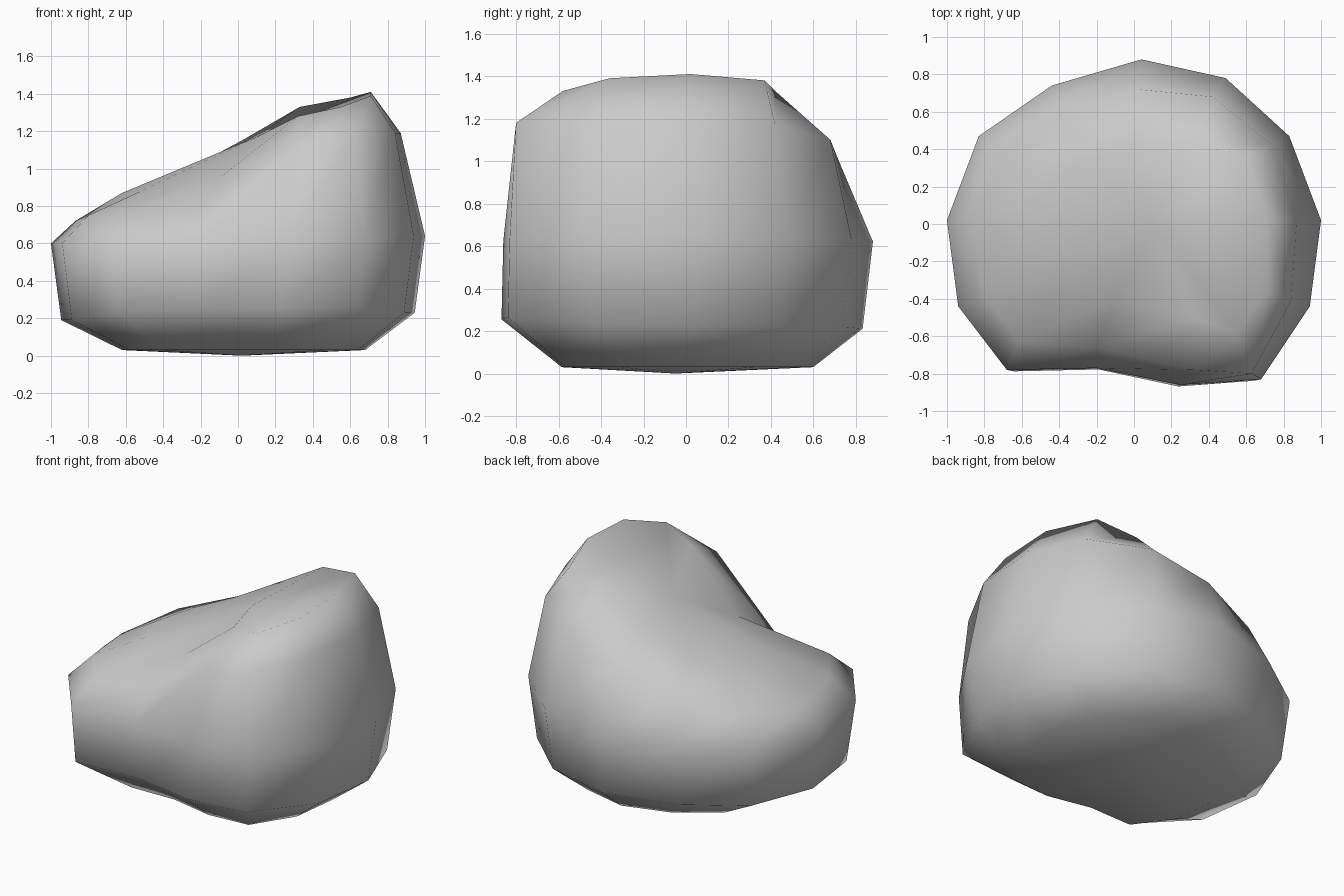
import bpy, bmesh

if "Cube" in bpy.data.objects:
    bpy.data.objects.remove(bpy.data.objects["Cube"])

# Boulder outline rings, counter-clockwise from the right side
waist_xy = [(1.0, .02), (.83, .47), (.49, .78), (.04, .88), (-.44, .74), (-.83, .47), (-1.0, .02),
            (-.94, -.44), (-.68, -.78), (-.2, -.77), (.25, -.86), (.68, -.83), (.94, -.44)]
shoulder = [(.87, .02, 1.19), (.74, .42, 1.17), (.42, .68, 1.10), (.02, .72, 1.0), (-.38, .62, .88),
            (-.72, .40, .78), (-.87, .02, .72), (-.80, -.37, .75), (-.61, -.63, .75),
            (-.2, -.66, .76), (.32, -.78, 1.12), (.63, -.80, 1.18), (.84, -.41, 1.19)]
crown = [(.71, .02, 1.41), (.60, .37, 1.38), (.33, .42, 1.33), (.02, .42, 1.15), (-.26, .35, 1.0),
         (-.46, .22, .93), (-.62, .0, .87), (-.52, -.22, .88), (-.4, -.38, .87),
         (-.1, -.4, .95), (.32, -.5, 1.28), (.55, -.58, 1.33), (.71, -.36, 1.39)]

# Lower rings taper inward from the waist
waist = [(x, y, .62 + .02 * x) for x, y in waist_xy]
flank = [(x * .945, y * (.945 if y > -.6 else 1.01), .21 + .02 * x + (.04 if y < -.6 else 0))
         for x, y in waist_xy]
base = [(x * .65 + .03, y * .68, .03) for x, y in waist_xy]

bm = bmesh.new()
rings = [[bm.verts.new(p) for p in ring] for ring in (base, flank, waist, shoulder, crown)]
n = len(waist_xy)
for lower, upper in zip(rings, rings[1:]):
    for i in range(n):
        j = (i + 1) % n
        bm.faces.new((lower[i], lower[j], upper[j], upper[i]))

# Close underside and sloping top with fans
for ring, centre in ((rings[0], (.02, -.05, 0)), (rings[-1], (.1, .0, 1.17))):
    c = bm.verts.new(centre)
    for i in range(n):
        bm.faces.new((ring[i], ring[(i + 1) % n], c))
bmesh.ops.recalc_face_normals(bm, faces=bm.faces)
for f in bm.faces:
    f.smooth = True

mesh = bpy.data.meshes.new("boulder")
bm.to_mesh(mesh)
bm.free()
bpy.context.collection.objects.link(bpy.data.objects.new("boulder", mesh))
